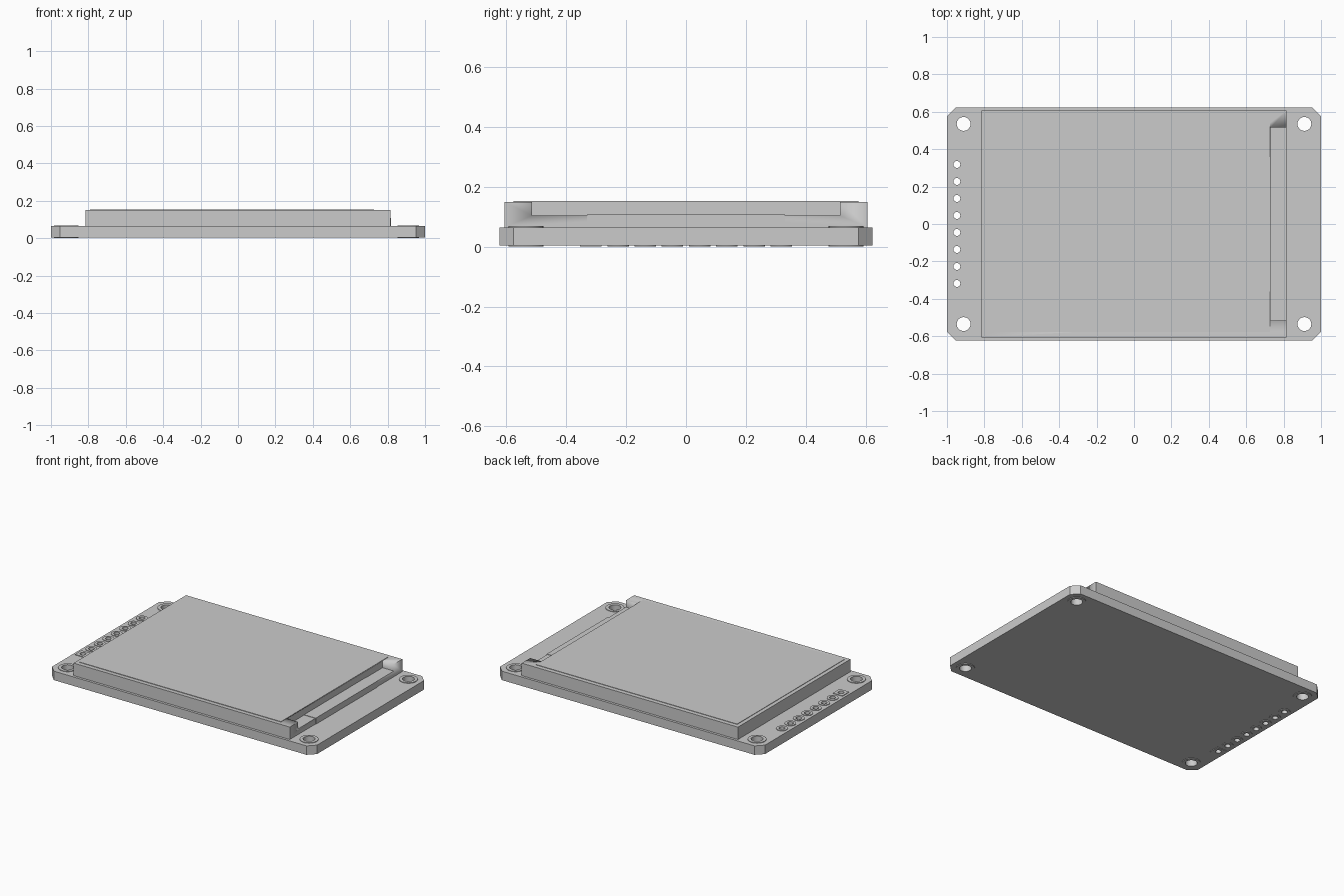
import bpy
from math import cos, sin, pi

cube = bpy.data.objects.get("Cube")
if cube:
    bpy.data.objects.remove(cube)

grey = bpy.data.materials.new("plain_grey")
grey.use_nodes = True
grey.diffuse_color = (0.6, 0.6, 0.6, 1)
grey.node_tree.nodes["Principled BSDF"].inputs["Base Color"].default_value = (0.6, 0.6, 0.6, 1)


def circle(x, y, r, n=32):
    return [(x + r * cos(2 * pi * i / n), y + r * sin(2 * pi * i / n)) for i in range(n)]


def rect(x0, x1, y0, y1):
    return [(x0, y0), (x1, y0), (x1, y1), (x0, y1)]


def select(ob):
    bpy.ops.object.select_all(action="DESELECT")
    ob.select_set(True)
    bpy.context.view_layer.objects.active = ob


def plate(name, loops, z0, z1):
    """Flat plate from closed outlines; inner outlines become holes."""
    cu = bpy.data.curves.new(name, "CURVE")
    cu.dimensions, cu.fill_mode = "2D", "BOTH"
    cu.extrude = (z1 - z0) / 2
    for pts in loops:
        sp = cu.splines.new("POLY")
        sp.points.add(len(pts) - 1)
        for p, (x, y) in zip(sp.points, pts):
            p.co = (x, y, 0, 1)
        sp.use_cyclic_u = True
    cu.materials.append(grey)
    ob = bpy.data.objects.new(name, cu)
    ob.location.z = (z0 + z1) / 2
    bpy.context.collection.objects.link(ob)
    select(ob)
    bpy.ops.object.convert(target="MESH")
    ob = bpy.context.object
    bpy.ops.object.mode_set(mode="EDIT")
    bpy.ops.mesh.select_all(action="SELECT")
    bpy.ops.mesh.remove_doubles(threshold=0.00001)
    bpy.ops.mesh.normals_make_consistent(inside=False)
    bpy.ops.object.mode_set(mode="OBJECT")
    bpy.ops.object.shade_smooth_by_angle()
    return ob


BOTTOM, TOP, PAD = 0.004, 0.065, 0.004
HX, HY, CH = 1.0, 0.623, 0.047

# Hole positions
mounts = [(sx * 0.911, sy * 0.535) for sx in (-1, 1) for sy in (-1, 1)]
pins = [(-0.947, -0.318 + i * 0.0909) for i in range(8)]
mount_holes = [circle(x, y, 0.037) for x, y in mounts]
pin_holes = [circle(x, y, 0.0185, 24) for x, y in pins]

# Circuit board with cut corners and drilled holes
outline = [(-HX + CH, -HY), (HX - CH, -HY), (HX, -HY + CH), (HX, HY - CH),
           (HX - CH, HY), (-HX + CH, HY), (-HX, HY - CH), (-HX, -HY + CH)]
plate("circuit_board", [outline] + mount_holes + pin_holes, BOTTOM, TOP)

# Thin pads around every hole, on both faces; the first pin pad is square
mount_rings = [circle(x, y, 0.058) for x, y in mounts]
pin_rings = [circle(x, y, 0.036, 24) for x, y in pins]
px, py = pins[0]
pin_rings[0] = rect(px - 0.036, px + 0.036, py - 0.036, py + 0.036)
for side, z in (("bottom", 0), ("top", TOP)):
    plate(side + "_mount_pads", mount_rings + mount_holes, z, z + PAD)
    plate(side + "_pin_pads", pin_rings + pin_holes, z, z + PAD)

# Display body with a notch along its left end
body = plate("display_body", [rect(-0.816, 0.815, -0.606, 0.606)], TOP, 0.150)
cutter = plate("notch_cutter", [rect(0.73, 0.9, -0.515, 0.515)], 0.104, 0.2)
cutter.hide_render = True
cut = body.modifiers.new("notch", "BOOLEAN")
cut.operation, cut.solver, cut.object = "DIFFERENCE", "EXACT", cutter
select(body)
bpy.ops.object.modifier_apply(modifier="notch")
bpy.data.objects.remove(cutter)

# Glass panel lying on the display
plate("glass_panel", [rect(-0.79, 0.728, -0.577, 0.577)], 0.150, 0.153)

# Flexible ribbon folded over the notch edge
plate("ribbon_top", [rect(0.731, 0.819, -0.331, 0.331)], 0.104, 0.107)
plate("ribbon_fold", [rect(0.815, 0.819, -0.331, 0.331)], TOP, 0.104)
